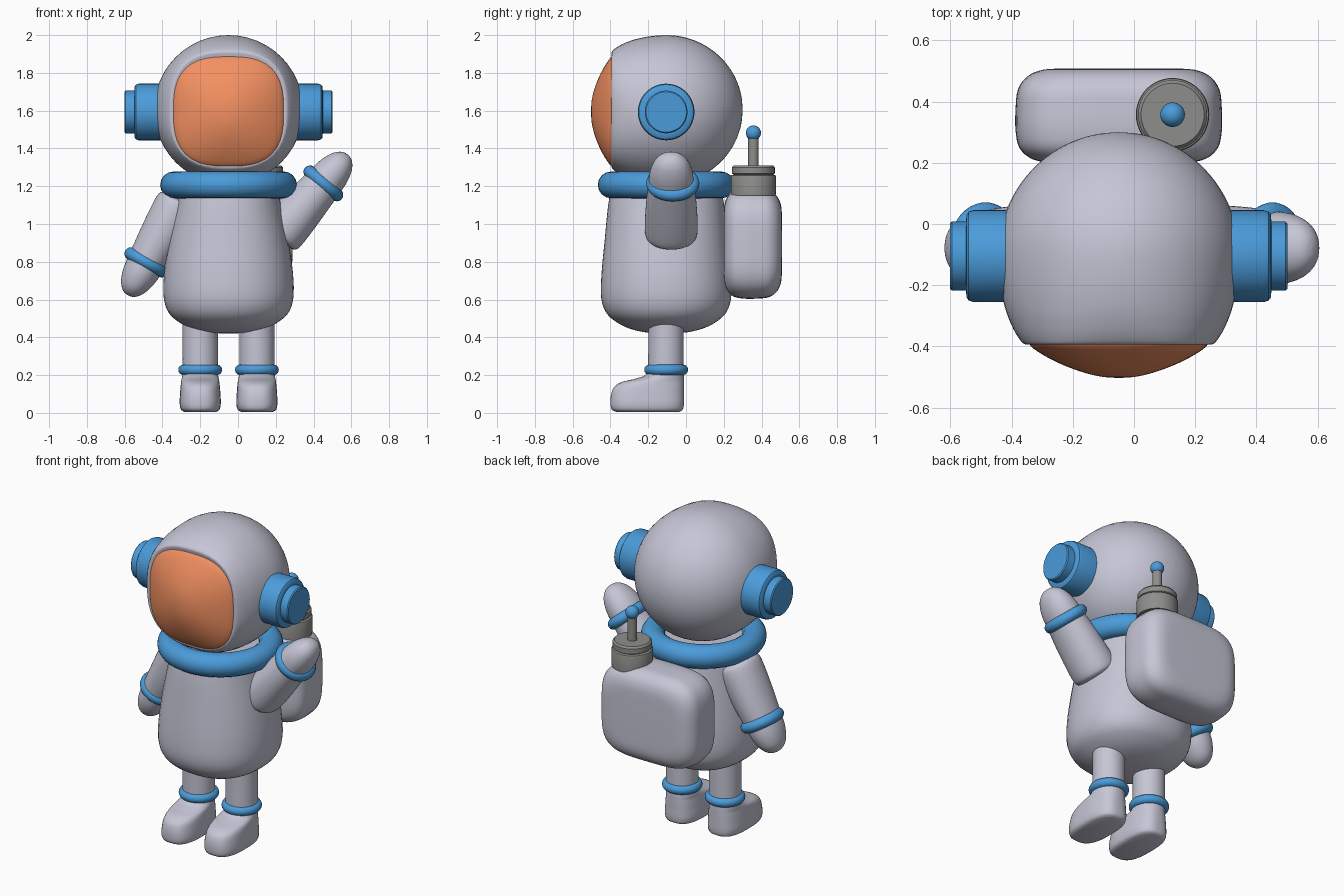
import bpy, bmesh, math
from mathutils import Matrix, Vector

if "Cube" in bpy.data.objects:
    bpy.data.objects.remove(bpy.data.objects["Cube"])


def material(name, rgb):
    m = bpy.data.materials.new(name)
    m.diffuse_color = (*rgb, 1)
    m.use_nodes = True
    m.node_tree.nodes["Principled BSDF"].inputs["Base Color"].default_value = m.diffuse_color
    return m


SUIT = material("suit", (0.56, 0.56, 0.67))
BLUE = material("blue_trim", (0.07, 0.33, 0.70))
ORANGE = material("orange_visor", (0.90, 0.28, 0.12))
METAL = material("dark_metal", (0.27, 0.27, 0.26))
CX, CY = -0.05, -0.105   # body axis


def spline(rings, steps):
    """Catmull-Rom interpolation of ring parameters."""
    out = []
    for i in range(len(rings) - 1):
        p = [rings[max(0, min(len(rings) - 1, i + k))] for k in (-1, 0, 1, 2)]
        for s in range(steps):
            t = s / steps
            out.append([0.5 * (2 * b + (c - a) * t + (2 * a - 5 * b + 4 * c - d) * t * t
                               + (3 * b - a - 3 * c + d) * t ** 3) for a, b, c, d in zip(*p)])
    return out + [rings[-1]]


def loft(name, rings, mat, loc, rot=Matrix(), steps=4, sides=48, angle=40):
    """Stack superellipse rings (height, rx, ry, exponent, y offset) along local z."""
    bm = bmesh.new()
    loops = []
    for z, rx, ry, n, oy in (spline(rings, steps) if steps > 1 else rings):
        rx, ry = max(rx, 0.001), max(ry, 0.001)
        loop = []
        for k in range(sides):
            a = 2 * math.pi * k / sides
            c, s = math.cos(a), math.sin(a)
            f = (abs(c) ** n + abs(s) ** n) ** (-1 / n)
            loop.append(bm.verts.new((rx * c * f, oy + ry * s * f, z)))
        loops.append(loop)
    for a, b in zip(loops, loops[1:]):
        for k in range(sides):
            j = (k + 1) % sides
            bm.faces.new((a[k], a[j], b[j], b[k]))
    bm.faces.new(loops[0][::-1])
    bm.faces.new(loops[-1])
    bmesh.ops.recalc_face_normals(bm, faces=bm.faces)
    me = bpy.data.meshes.new(name)
    bm.to_mesh(me)
    bm.free()
    me.materials.append(mat)
    ob = bpy.data.objects.new(name, me)
    bpy.context.collection.objects.link(ob)
    ob.matrix_world = Matrix.Translation(loc) @ rot
    finish(ob, angle)


def finish(ob, angle):
    bpy.ops.object.select_all(action='DESELECT')
    bpy.context.view_layer.objects.active = ob
    ob.select_set(True)
    bpy.ops.object.shade_smooth_by_angle(angle=math.radians(angle))


def lathe(name, profile, mat, loc, rot=Matrix()):
    loft(name, [(z, r, r, 2, 0) for z, r in profile], mat, loc, rot, steps=1, angle=35)


def ring(name, loc, major, minor, tilt=0, sy=1.0):
    bpy.ops.mesh.primitive_torus_add(major_radius=major, minor_radius=minor, major_segments=48,
                                     minor_segments=16, location=loc, rotation=(0, tilt, 0))
    ob = bpy.context.object
    ob.name = name
    ob.scale.y = sy
    ob.data.materials.append(BLUE)
    finish(ob, 60)


FORWARD = Matrix.Rotation(math.pi / 2, 4, 'X')   # local z -> -y, local y -> z

# helmet: round back, squarer front opening
back = [(0.405 * math.sin(a), 0.395 * math.cos(a), 0.395 * math.cos(a), 2, 0)
        for a in (math.radians(d) for d in range(-90, 1, 10))]
front = [(t, r, r, n, 0) for t, r, n in ((0.09, 0.388, 2.05), (0.17, 0.371, 2.15), (0.23, 0.348, 2.3),
                                         (0.27, 0.325, 2.5), (0.288, 0.306, 2.7), (0.285, 0.28, 2.8),
                                         (0.275, 0.2, 2.8))]
loft("helmet", back + front, SUIT, (CX, CY, 1.605), FORWARD)

# visor dome
loft("visor", [(0.24, 0.285, 0.285, 2.9, 0), (0.268, 0.297, 0.295, 2.9, 0), (0.295, 0.286, 0.284, 2.8, 0),
               (0.325, 0.243, 0.242, 2.6, 0), (0.355, 0.183, 0.185, 2.4, 0), (0.38, 0.115, 0.12, 2.2, 0),
               (0.394, 0.055, 0.06, 2, 0), (0.398, 0, 0, 2, 0)], ORANGE, (CX, CY, 1.595), FORWARD)

# ear cups
for side, label in ((-1, "left"), (1, "right")):
    lathe(label + "_ear_cup", [(0.30, 0.15), (0.475, 0.15), (0.49, 0.145), (0.497, 0.135), (0.499, 0.113),
                               (0.545, 0.113), (0.551, 0.107)], BLUE, (CX, CY, 1.593),
          Matrix.Rotation(side * math.pi / 2, 4, 'Y'))

# collar and torso
ring("collar", (CX, CY, 1.207), 0.291, 0.071)
loft("torso", [(z, rx, ry, 2.25, 0) for z, rx, ry in (
    (0.42, 0, 0), (0.425, 0.10, 0.10), (0.445, 0.19, 0.19), (0.48, 0.262, 0.262), (0.53, 0.317, 0.317),
    (0.61, 0.343, 0.344), (0.74, 0.341, 0.342), (0.92, 0.315, 0.325), (1.10, 0.278, 0.307),
    (1.22, 0.255, 0.285))], SUIT, (CX, CY, 0))

# legs with boots: (height, half width, front y, back y, exponent)
LEG = [(0.006, 0.085, -0.37, -0.035, 2.8), (0.018, 0.102, -0.393, -0.017, 2.8), (0.05, 0.109, -0.40, -0.011, 2.8),
       (0.10, 0.107, -0.396, -0.011, 2.7), (0.14, 0.104, -0.378, -0.011, 2.6), (0.165, 0.101, -0.335, -0.011, 2.4),
       (0.182, 0.098, -0.265, -0.011, 2.2), (0.21, 0.094, -0.207, -0.012, 2), (0.30, 0.093, -0.20, -0.012, 2),
       (0.52, 0.093, -0.20, -0.012, 2)]
for x, label in ((-0.20, "left"), (0.10, "right")):
    loft(label + "_leg", [(z, w, (b - f) / 2, n, (f + b) / 2) for z, w, f, b, n in LEG], SUIT, (x, 0, 0))
    ring(label + "_ankle_ring", (x, CY, 0.228), 0.088, 0.028)

# arms, measured from the cuff along the arm
ARM = [(-0.375, 0.085, 0.10), (-0.365, 0.112, 0.127), (-0.335, 0.124, 0.139), (-0.25, 0.122, 0.139),
       (-0.12, 0.112, 0.132), (0, 0.101, 0.12), (0.08, 0.092, 0.112), (0.14, 0.074, 0.092),
       (0.175, 0.052, 0.066), (0.195, 0.026, 0.034), (0.20, 0, 0)]
for label, x, z, dx, dz in (("left", -0.485, 0.797, -0.49, -0.87), ("right", 0.452, 1.215, 0.65, 0.76)):
    tilt = math.atan2(dx, dz)
    loft(label + "_arm", [(t, a, b, 2.1, 0) for t, a, b in ARM], SUIT, (x, -0.078, z),
         Matrix.Rotation(tilt, 4, 'Y'))
    ring(label + "_cuff", (x, -0.07, z), 0.094, 0.034, tilt, 1.1)

# backpack
loft("backpack", [(t, 0.337 - d, 0.29 - d, 4, 0) for t, d in (
    (-0.153, 0.16), (-0.149, 0.09), (-0.128, 0.04), (-0.085, 0.008), (-0.02, 0), (0.05, 0),
    (0.105, 0.012), (0.138, 0.045), (0.152, 0.09), (0.155, 0.15))], SUIT, (CX, 0.355, 0.895), FORWARD, sides=64)

# tank cap with antenna
lathe("tank_cap", [(1.15, 0.118), (1.25, 0.12), (1.258, 0.117), (1.262, 0.104), (1.268, 0.113), (1.30, 0.113),
                   (1.311, 0.103), (1.311, 0.028), (1.47, 0.028)], METAL, (0.126, 0.357, 0))
lathe("antenna_ball", [(-0.04 * math.cos(a), 0.04 * math.sin(a)) for a in
                       (math.pi * k / 16 for k in range(17))], BLUE, (0.126, 0.357, 1.482))
